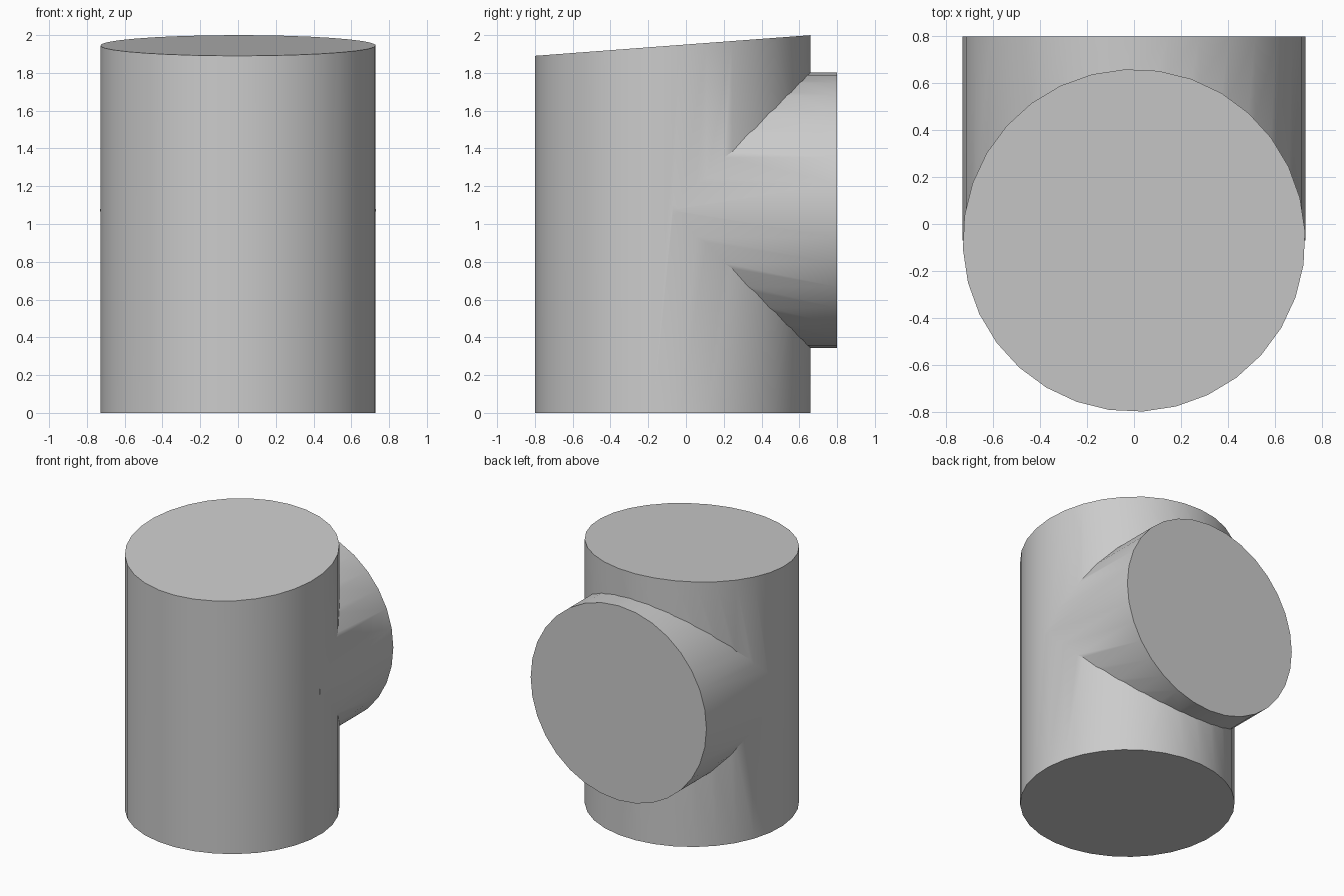
import bpy
import bmesh
from math import radians
from mathutils import Matrix, Vector

cube = bpy.data.objects.get("Cube")
if cube:
    bpy.data.objects.remove(cube, do_unlink=True)

RADIUS = 0.73
SIDES = 32
AXIS_Y = -0.07

grey = bpy.data.materials.new("light_grey")
grey.use_nodes = True
colour = (0.6, 0.6, 0.6, 1)
grey.diffuse_color = colour
grey.node_tree.nodes["Principled BSDF"].inputs["Base Color"].default_value = colour


def cylinder(name, length, matrix, slope=0.0):
    """Cylinder growing from its base along local z, with an optional sloped end."""
    bm = bmesh.new()
    bmesh.ops.create_cone(bm, cap_ends=True, segments=SIDES, radius1=RADIUS,
                          radius2=RADIUS, depth=length,
                          matrix=Matrix.Translation((0, 0, length / 2)))
    bm.transform(matrix)
    if slope:
        top = max(v.co.z for v in bm.verts)
        for v in bm.verts:
            if v.co.z > top / 2:
                v.co.z += slope * (v.co.y - AXIS_Y)
    mesh = bpy.data.meshes.new(name)
    bm.to_mesh(mesh)
    bm.free()
    mesh.materials.append(grey)
    obj = bpy.data.objects.new(name, mesh)
    bpy.context.collection.objects.link(obj)
    return obj


# Upright pipe with a slightly tilted top
pipe = cylinder("pipe_tee", 1.945,
                Matrix.Translation((0, AXIS_Y, 0)) @ Matrix.Rotation(radians(3), 4, "Z"),
                slope=0.075)

# Equal-width branch leaving the back
branch = cylinder("branch_cutter", 0.8 - AXIS_Y,
                  Matrix.Translation(Vector((0, AXIS_Y, 1.073)))
                  @ Matrix.Rotation(radians(-90), 4, "X"))
branch.hide_render = True

# Join both into one clean surface
union = pipe.modifiers.new("join_branch", "BOOLEAN")
union.operation = "UNION"
union.solver = "EXACT"
union.object = branch
bpy.ops.object.select_all(action="DESELECT")
bpy.context.view_layer.objects.active = pipe
pipe.select_set(True)
bpy.ops.object.modifier_apply(modifier=union.name)
bpy.data.objects.remove(branch, do_unlink=True)

# Smooth walls, crisp end caps and seam
bpy.ops.object.shade_smooth_by_angle(angle=radians(30))
